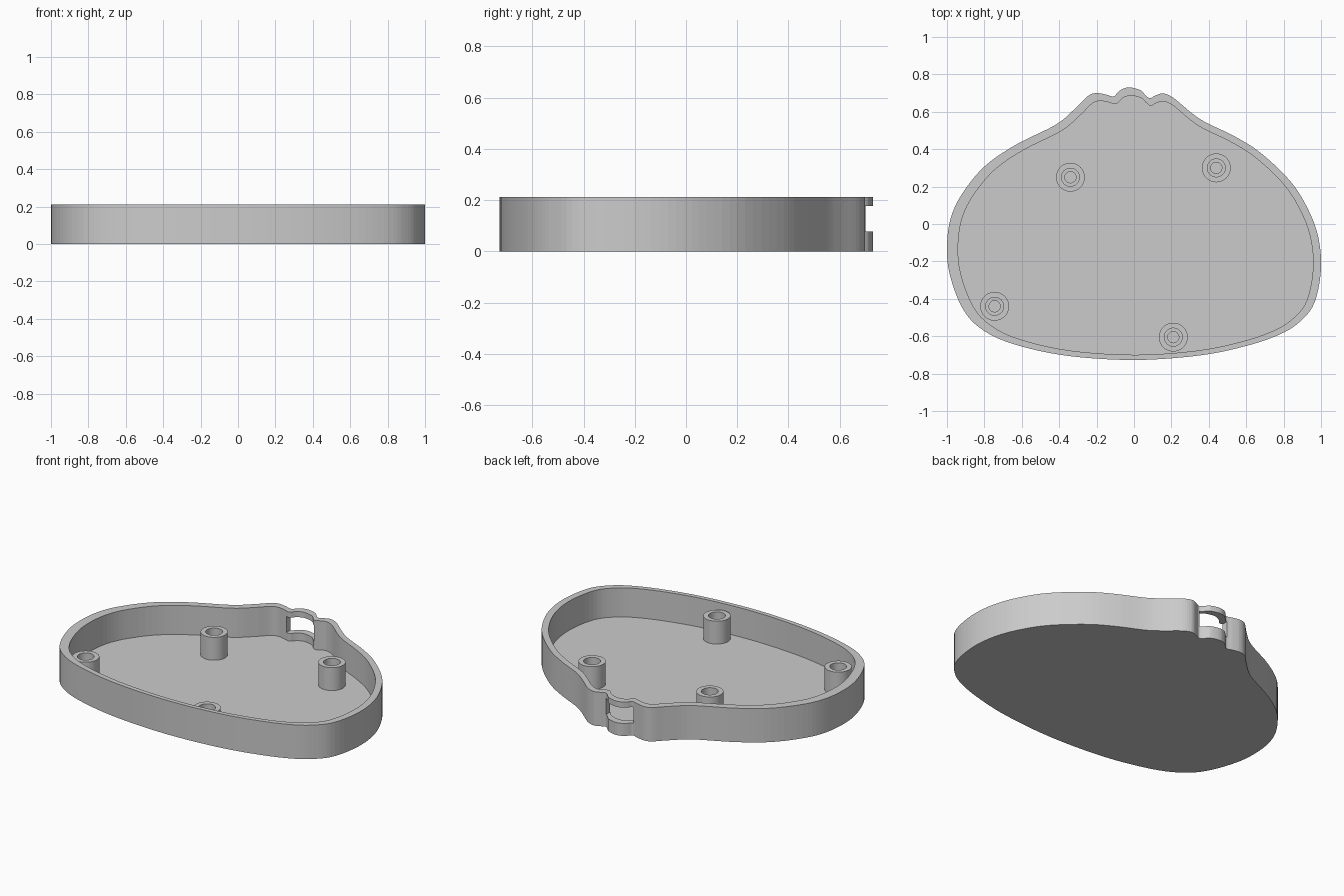
import bpy, bmesh, math
from mathutils import Vector

if "Cube" in bpy.data.objects:
    bpy.data.objects.remove(bpy.data.objects["Cube"])

HEIGHT, FLOOR = 0.212, 0.03

grey = bpy.data.materials.new("plain grey")
grey.diffuse_color = (0.6, 0.6, 0.6, 1)
grey.use_nodes = True
grey.node_tree.nodes["Principled BSDF"].inputs["Base Color"].default_value = grey.diffuse_color

# Control points of the outer outline, clockwise from the middle bump
OUTLINE = [(-0.02, 0.73), (0.035, 0.715), (0.06, 0.69), (0.085, 0.673), (0.115, 0.687), (0.155, 0.698),
           (0.21, 0.675), (0.30, 0.60), (0.38, 0.545), (0.535, 0.47), (0.675, 0.382),
           (0.835, 0.23), (0.93, 0.08), (0.985, -0.07), (1.0, -0.24), (0.965, -0.42),
           (0.89, -0.52), (0.78, -0.59), (0.60, -0.652), (0.35, -0.703), (0, -0.727),
           (-0.37, -0.703), (-0.66, -0.637), (-0.825, -0.555), (-0.92, -0.445),
           (-0.985, -0.27), (-1.0, -0.12), (-0.98, 0.03), (-0.92, 0.16), (-0.80, 0.307),
           (-0.635, 0.422), (-0.42, 0.53), (-0.315, 0.617), (-0.245, 0.685), (-0.20, 0.70),
           (-0.15, 0.692), (-0.11, 0.682), (-0.085, 0.705), (-0.06, 0.723)]


def smooth_loop(points, steps):
    """Closed Catmull-Rom curve through the points."""
    pts = [Vector(p) for p in points]
    n, out = len(pts), []
    for i in range(n):
        a, b, c, d = (pts[(i + k) % n] for k in (-1, 0, 1, 2))
        for s in range(steps):
            t = s / steps
            out.append(0.5 * (2 * b + (c - a) * t + (2 * a - 5 * b + 4 * c - d) * t * t
                              + (3 * b - a - 3 * c + d) * t ** 3))
    return out


def stacked_loops(name, loops, cap_start=True):
    """Solid made by joining successive (points, z) loops, capped at the ends."""
    bm = bmesh.new()
    rings = [[bm.verts.new((p[0], p[1], z)) for p in pts] for pts, z in loops]
    n = len(rings[0])
    for low, high in zip(rings, rings[1:]):
        for i in range(n):
            j = (i + 1) % n
            bm.faces.new((low[i], low[j], high[j], high[i]))
    if cap_start:
        bm.faces.new(rings[0])
    bm.faces.new(rings[-1])
    bmesh.ops.recalc_face_normals(bm, faces=bm.faces)
    mesh = bpy.data.meshes.new(name)
    bm.to_mesh(mesh)
    bm.free()
    obj = bpy.data.objects.new(name, mesh)
    bpy.context.collection.objects.link(obj)
    mesh.materials.append(grey)
    return obj


# Open tray: outer wall, rim, inner wall and floor
outer = smooth_loop(OUTLINE, 5)
inner = [(p.x * 0.949 + 0.0085, p.y * 0.951 - 0.008) for p in outer]
tray = stacked_loops("tray", [(outer, 0), (outer, HEIGHT), (inner, HEIGHT), (inner, FLOOR)])

# Cable window through the middle bump
bpy.ops.mesh.primitive_cube_add(size=1, location=(-0.0175, 0.70, 0.1275))
cutter = bpy.context.object
cutter.name = "window_cutter"
cutter.scale = (0.195, 0.26, 0.099)
cutter.hide_render = True
cut = tray.modifiers.new("window", 'BOOLEAN')
cut.operation, cut.solver, cut.object = 'DIFFERENCE', 'EXACT', cutter
bpy.context.view_layer.objects.active = tray
bpy.ops.object.modifier_apply(modifier=cut.name)
bpy.data.objects.remove(cutter)

# Screw posts with stepped bores
POST_TOP = 0.173
PROFILE = [(0.077, FLOOR - 0.005), (0.077, POST_TOP), (0.048, POST_TOP),
           (0.048, 0.09), (0.03, 0.09), (0.03, FLOOR + 0.002)]
for k, (cx, cy) in enumerate([(-0.34, 0.25), (0.44, 0.30), (-0.745, -0.44), (0.21, -0.605)]):
    loops = [([(cx + r * math.cos(i * math.tau / 48), cy + r * math.sin(i * math.tau / 48))
               for i in range(48)], z) for r, z in PROFILE]
    post = stacked_loops(f"screw_post_{k + 1}", loops)
    bpy.ops.object.select_all(action='DESELECT')
    post.select_set(True)
    bpy.context.view_layer.objects.active = post
    bpy.ops.object.shade_smooth_by_angle(angle=math.radians(30))
